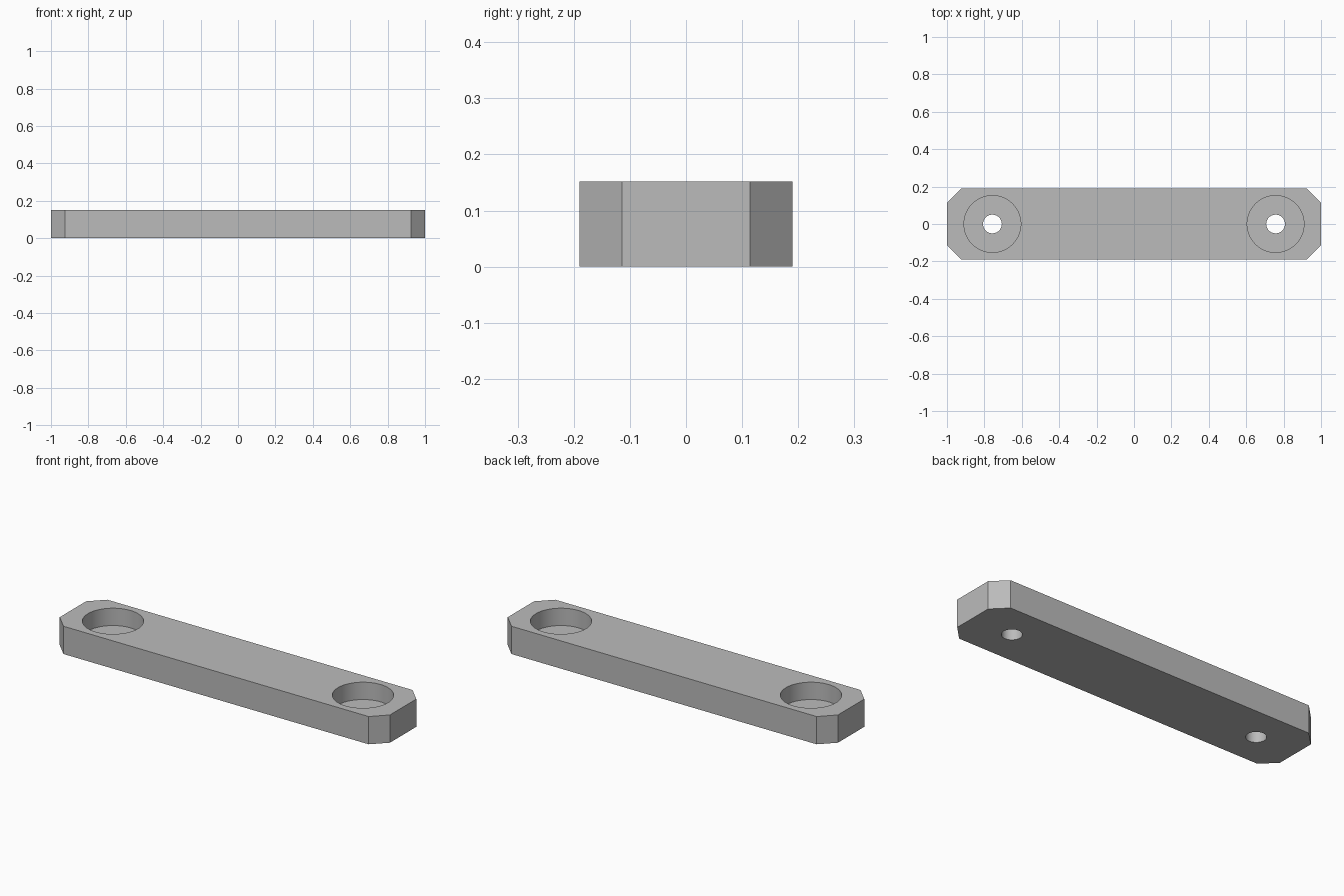
import bpy
import bmesh

if "Cube" in bpy.data.objects:
    bpy.data.objects.remove(bpy.data.objects["Cube"], do_unlink=True)

HALF_L, HALF_W, HEIGHT, CHAMFER = 1.0, 0.19, 0.152, 0.076
HOLE_X, BORE_R, HOLE_R, BORE_DEPTH = 0.757, 0.152, 0.05, 0.095

grey = bpy.data.materials.new("plain grey")
grey.use_nodes = True
colour = (0.5, 0.5, 0.5, 1.0)
grey.diffuse_color = colour
grey.node_tree.nodes["Principled BSDF"].inputs["Base Color"].default_value = colour


def add_cutter(name, x, radius, bottom, top):
    bpy.ops.mesh.primitive_cylinder_add(
        vertices=64, radius=radius, depth=top - bottom,
        location=(x, 0, (bottom + top) / 2))
    cutter = bpy.context.object
    cutter.name = name
    cutter.data.materials.append(grey)
    return cutter


# Bar with chamfered corners, extruded from its outline
quarter = [(HALF_L, HALF_W - CHAMFER), (HALF_L - CHAMFER, HALF_W)]
outline = (quarter + [(-x, y) for x, y in reversed(quarter)]
           + [(-x, -y) for x, y in quarter]
           + [(x, -y) for x, y in reversed(quarter)])
bm = bmesh.new()
base = bm.faces.new([bm.verts.new((x, y, 0)) for x, y in outline])
top = bmesh.ops.extrude_face_region(bm, geom=[base])["geom"]
bmesh.ops.translate(bm, vec=(0, 0, HEIGHT),
                    verts=[v for v in top if isinstance(v, bmesh.types.BMVert)])
bmesh.ops.recalc_face_normals(bm, faces=bm.faces)
mesh = bpy.data.meshes.new("mounting_bar")
bm.to_mesh(mesh)
bm.free()
mesh.materials.append(grey)
bar = bpy.data.objects.new("mounting_bar", mesh)
bpy.context.collection.objects.link(bar)

# Counterbored screw hole near each end
cutters = []
for side, x in (("left", HOLE_X), ("right", -HOLE_X)):
    cutters.append(add_cutter(f"{side}_counterbore_cutter", x, BORE_R,
                              HEIGHT - BORE_DEPTH, HEIGHT + 0.1))
    cutters.append(add_cutter(f"{side}_hole_cutter", x, HOLE_R, -0.1, HEIGHT + 0.05))

bpy.ops.object.select_all(action="DESELECT")
bar.select_set(True)
bpy.context.view_layer.objects.active = bar
for cutter in cutters:
    cut = bar.modifiers.new(cutter.name, "BOOLEAN")
    cut.operation = "DIFFERENCE"
    cut.solver = "EXACT"
    cut.object = cutter
    bpy.ops.object.modifier_apply(modifier=cut.name)
for cutter in cutters:
    bpy.data.objects.remove(cutter, do_unlink=True)

# Smooth hole walls, sharp edges elsewhere
bpy.ops.object.shade_smooth_by_angle(angle=0.5)
